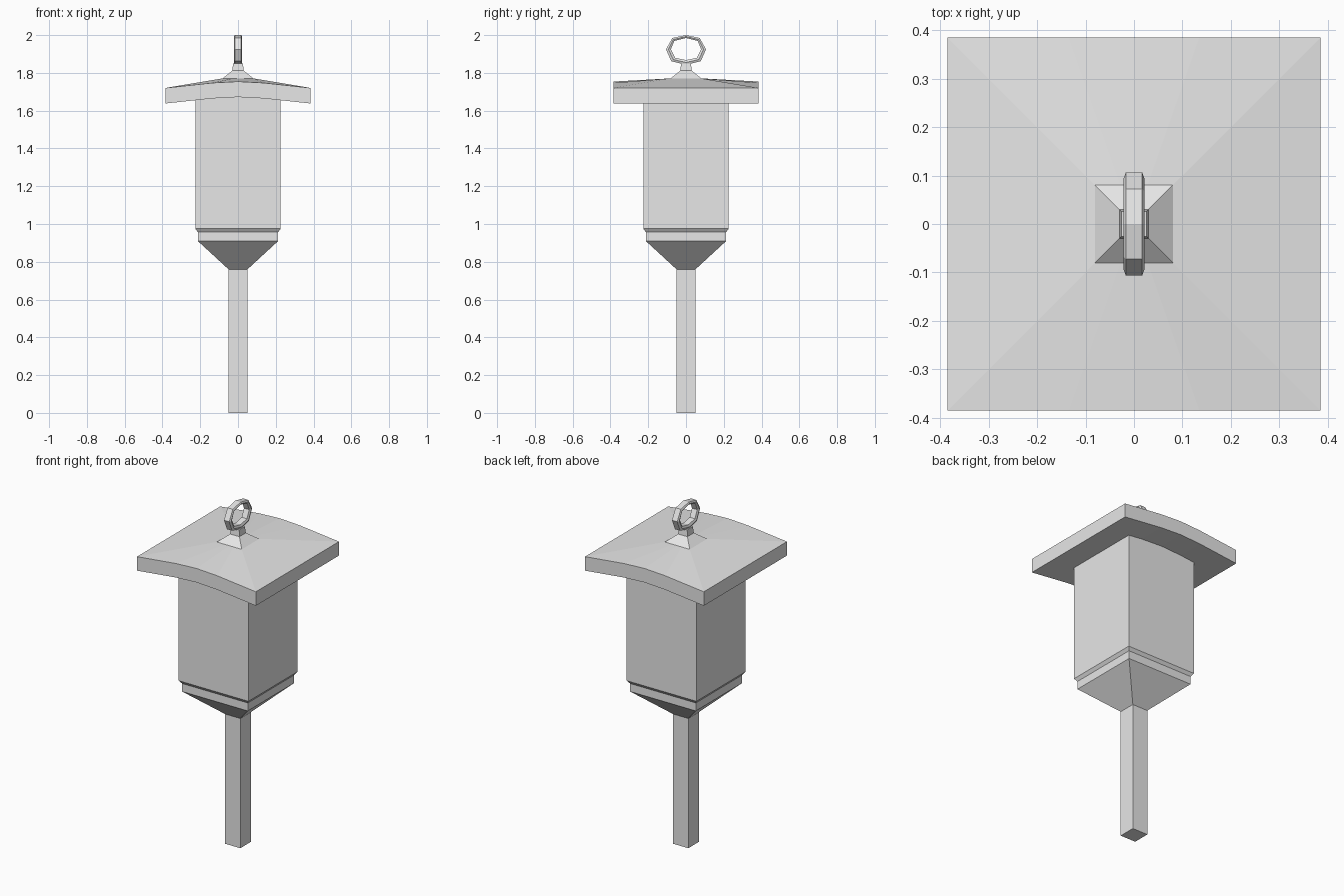
import bpy

if "Cube" in bpy.data.objects:
    bpy.data.objects.remove(bpy.data.objects["Cube"])

grey = bpy.data.materials.new("plain_grey")
grey.diffuse_color = (0.8, 0.8, 0.8, 1)
grey.use_nodes = True
grey.node_tree.nodes["Principled BSDF"].inputs["Base Color"].default_value = grey.diffuse_color


def make(name, verts, faces):
    mesh = bpy.data.meshes.new(name)
    mesh.from_pydata(verts, [], faces)
    mesh.materials.append(grey)
    obj = bpy.data.objects.new(name, mesh)
    bpy.context.collection.objects.link(obj)
    return obj


def bridge(rings, n):
    """Quads joining consecutive rings of n points."""
    return [(r * n + i, r * n + (i + 1) % n, (r + 1) * n + (i + 1) % n, (r + 1) * n + i)
            for r in range(rings - 1) for i in range(n)]


def square_loft(name, profile):
    """Capped square column from (half width, height) pairs, bottom to top."""
    verts = [(sx * h, sy * h, z) for h, z in profile
             for sx, sy in ((-1, -1), (1, -1), (1, 1), (-1, 1))]
    last = len(verts) - 4
    faces = bridge(len(profile), 4) + [(3, 2, 1, 0), tuple(range(last, last + 4))]
    return make(name, verts, faces)


# post
square_loft("post", [(0.05, 0.0), (0.05, 0.77)])

# lantern body with stepped base and tapered underside
square_loft("body", [(0.05, 0.76), (0.213, 0.91), (0.213, 0.957), (0.226, 0.975), (0.226, 1.69)])

# roof slab: arched along x, rising through a small pyramid to a neck
HALF = 0.385
xs = (-1, -0.35, 0, 0.35, 1)
outline = [(x, -1) for x in xs] + [(x, 1) for x in reversed(xs)]
n = len(outline)


def arch(x, top):
    return top - 0.034 * abs(x) ** 1.5


verts = []
for half, top, arched in ((HALF, 1.672, True), (HALF, 1.754, True), (0.081, 1.771, False),
                          (0.03, 1.812, False), (0.026, 1.85, False)):
    verts += [(x * half, y * half, arch(x, top) if arched else top) for x, y in outline]
faces = bridge(5, n)
faces += [(i + 1, i, n - 1 - i, n - 2 - i) for i in range(4)]
faces.append(tuple(range(4 * n, 5 * n)))
make("roof", verts, faces)

# hanging ring: eight-sided loop with a six-sided section
outer = [(0.106, 1.925), (0.072, 1.985), (0, 2.0), (-0.072, 1.985),
         (-0.106, 1.925), (-0.078, 1.862), (0, 1.842), (0.078, 1.862)]
inner = [(0.080, 1.925), (0.062, 1.969), (0, 1.985), (-0.062, 1.969),
         (-0.080, 1.925), (-0.058, 1.880), (0, 1.868), (0.058, 1.880)]
section = [(0.017, 0), (0.022, 0.5), (0.017, 1), (-0.017, 1), (-0.022, 0.5), (-0.017, 0)]
verts = [(x, o[0] + (i[0] - o[0]) * t, o[1] + (i[1] - o[1]) * t)
         for o, i in zip(outer, inner) for x, t in section]
faces = [(a * 6 + k, a * 6 + (k + 1) % 6, (a + 1) % 8 * 6 + (k + 1) % 6, (a + 1) % 8 * 6 + k)
         for a in range(8) for k in range(6)]
ring = make("hanging_ring", verts, faces)
ring.data.flip_normals()
